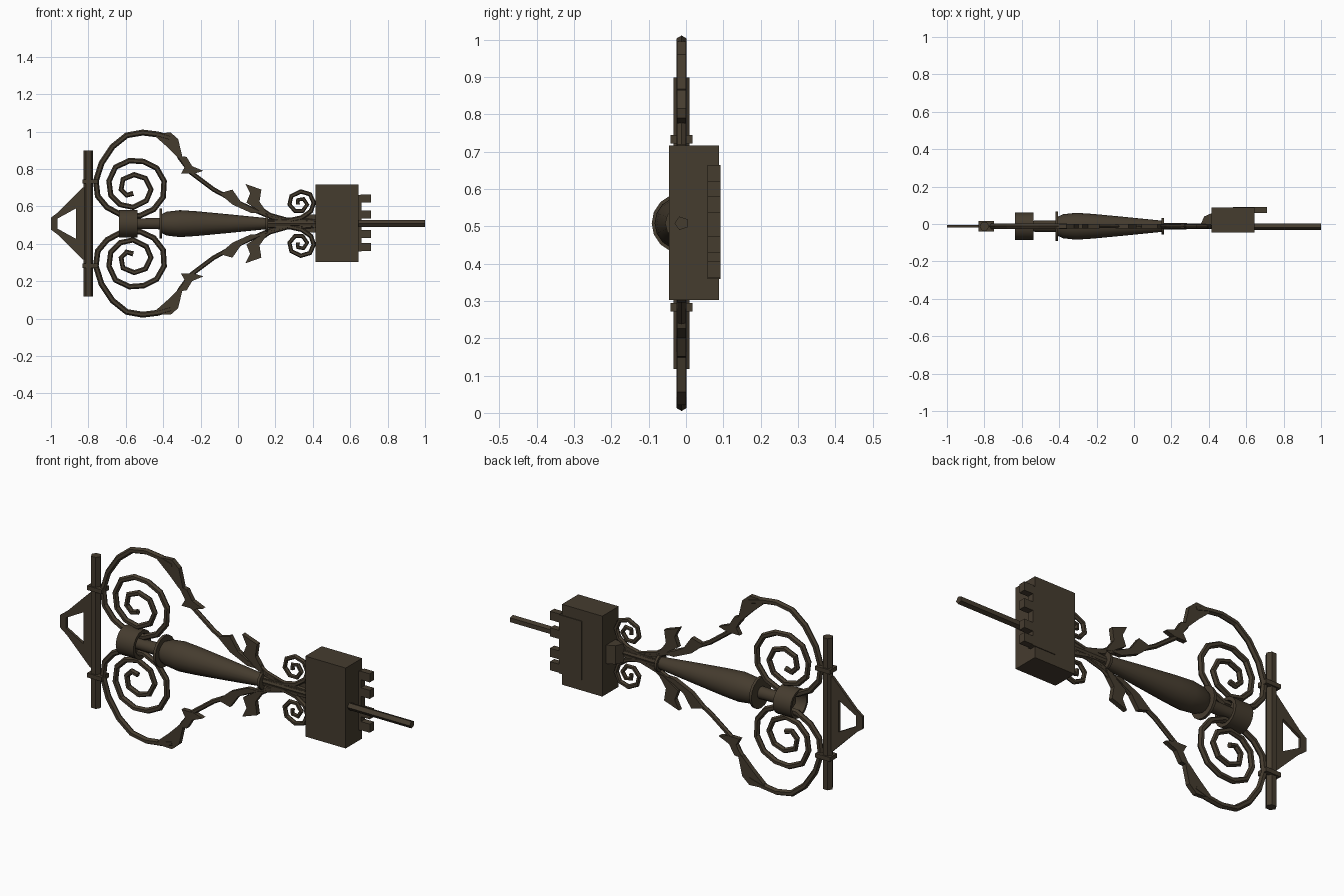
import bpy, bmesh, math
from mathutils import Vector

if "Cube" in bpy.data.objects:
    bpy.data.objects.remove(bpy.data.objects["Cube"])

CZ, CY = 0.508, -0.012          # mirror height and depth of the flat ironwork

iron = bpy.data.materials.new("dark_bronze")
iron.diffuse_color = (0.060, 0.045, 0.028, 1)
iron.use_nodes = True
iron.node_tree.nodes["Principled BSDF"].inputs["Base Color"].default_value = iron.diffuse_color


def finish(name, bm, smooth=None):
    bmesh.ops.recalc_face_normals(bm, faces=bm.faces)
    me = bpy.data.meshes.new(name)
    bm.to_mesh(me)
    bm.free()
    me.materials.append(iron)
    ob = bpy.data.objects.new(name, me)
    bpy.context.collection.objects.link(ob)
    if smooth:
        bpy.ops.object.select_all(action='DESELECT')
        ob.select_set(True)
        bpy.context.view_layer.objects.active = ob
        bpy.ops.object.shade_smooth_by_angle(angle=math.radians(smooth))
    return ob


def skin(bm, rings, caps=True):
    n = len(rings[0])
    for a, b in zip(rings, rings[1:]):
        for i in range(n):
            j = (i + 1) % n
            bm.faces.new((a[i], a[j], b[j], b[i]))
    if caps:
        bm.faces.new(rings[0])
        bm.faces.new(rings[-1])


def sweep(name, pts, r0, r1, sides=6):
    """Bar along an xz path, tapering r0 to r1, mirrored above and below."""
    bm = bmesh.new()
    for s in (1, -1):
        path = [Vector((x, 0, CZ + s * (z - CZ))) for x, z in pts]
        rings = []
        for k, p in enumerate(path):
            t = (path[min(k + 1, len(path) - 1)] - path[max(k - 1, 0)]).normalized()
            nrm = Vector((-t.z, 0, t.x))
            r = r0 + (r1 - r0) * k / (len(path) - 1)
            rings.append([bm.verts.new(p + nrm * r * math.cos(a) + Vector((0, CY + r * math.sin(a), 0)))
                          for a in (math.tau * i / sides for i in range(sides))])
        skin(bm, rings)
    return finish(name, bm)


def plate(name, pts, y0, y1):
    """Flat cut-out in xz, mirrored above and below."""
    bm = bmesh.new()
    for s in (1, -1):
        rings = [[bm.verts.new((x, y, CZ + s * (z - CZ))) for x, z in pts] for y in (y0, y1)]
        skin(bm, rings)
    return finish(name, bm)


def box(name, x, y, z):
    bm = bmesh.new()
    bmesh.ops.create_cube(bm, size=1)
    for v in bm.verts:
        v.co = [(a + b) / 2 + c * (b - a) for c, (a, b) in zip(v.co, (x, y, z))]
    return finish(name, bm)


def lathe(name, prof, sides, smooth=None, turn=0.0):
    """Turned part around the x axis, profile as (x, radius)."""
    bm = bmesh.new()
    rings = [[bm.verts.new((x, CY + r * math.cos(a), CZ + r * math.sin(a)))
              for a in (turn + math.tau * i / sides for i in range(sides))] for x, r in prof]
    skin(bm, rings)
    return finish(name, bm, smooth)


# upright wall bar, hexagonal
bm = bmesh.new()
skin(bm, [[bm.verts.new((-0.80 + 0.026 * math.cos(i * math.tau / 6),
                         CY + 0.025 * math.sin(i * math.tau / 6), z)) for i in range(6)]
          for z in (0.118, 0.898)])
finish("upright_bar", bm)

# straps tying the scrolls to the bar
for tag, z in (("upper", 0.733), ("lower", 0.283)):
    box(tag + "_strap", (-0.832, -0.748), (-0.041, 0.017), (z - 0.011, z + 0.011))

# triangular end bracket with its opening
plate("end_bracket", [(-1, CZ), (-1, .54), (-.96, .57), (-.89, .64), (-.83, .70), (-.80, .70),
                      (-.80, CZ), (-.865, CZ), (-.865, .59), (-.965, .535), (-.965, CZ)],
      -0.020, -0.006)

# large scrolls, from the leaf round to the spiral centre
sweep("large_scrolls", [
    (-.36, .965), (-.43, .985), (-.51, .995), (-.595, .98), (-.67, .92), (-.73, .83),
    (-.76, .735), (-.75, .655), (-.70, .595), (-.625, .555), (-.525, .55), (-.45, .585),
    (-.40, .65), (-.395, .735), (-.435, .805), (-.505, .84), (-.58, .845), (-.655, .81),
    (-.69, .735), (-.68, .66), (-.63, .61), (-.56, .595), (-.49, .63), (-.465, .69),
    (-.495, .75), (-.555, .77), (-.615, .745), (-.625, .69), (-.595, .66), (-.56, .67)],
    0.016, 0.014)

# long stems running from the scrolls to the block
sweep("long_stems", [(-.40, .98), (-.35, .94), (-.31, .86), (-.25, .78), (-.13, .69), (0, .62),
                     (.10, .575), (.18, .54), (.28, .522), (.42, .515)], 0.013, 0.011)
sweep("leaf_stems", [(.07, .65), (.11, .595), (.17, .555), (.26, .53), (.42, .522)], 0.012, 0.010)

# small scrolls beside the block
sweep("small_scrolls", [(.15, .52), (.26, .522), (.34, .54), (.39, .575), (.405, .62), (.385, .665),
                        (.335, .68), (.285, .655), (.275, .61), (.305, .575), (.345, .575),
                        (.37, .61), (.35, .64), (.32, .635), (.32, .61)], 0.013, 0.011)

# leaves
leaves = {
    "shoulder_leaves": [(-.46, .99), (-.36, .995), (-.32, .96), (-.295, .855), (-.32, .86), (-.375, .915)],
    "middle_leaves": [(-.32, .87), (-.275, .865), (-.245, .815), (-.185, .79), (-.235, .775),
                      (-.305, .775), (-.285, .81)],
    "side_leaves": [(-.10, .67), (-.03, .69), (.015, .625), (.12, .565), (.07, .565), (-.03, .61)],
    "tip_leaves": [(.04, .72), (.125, .69), (.115, .625), (.16, .56), (.13, .565), (.045, .62), (.065, .67)],
}
for name, pts in leaves.items():
    plate(name, pts, CY - 0.012, CY + 0.012)

# turned handle, collars and open cup
lathe("handle_body", [(-.41, .05), (-.38, .064), (-.31, .072), (-.22, .066), (-.05, .05), (.15, .03)], 16, 40)
lathe("large_collar", [(-.42, .08), (-.407, .08)], 16, 40)
lathe("small_collar", [(.147, .044), (.16, .044)], 12, 40)
lathe("neck_rod", [(-.60, .028), (-.41, .032)], 10, 40)
lathe("end_cup", [(-.575, .055), (-.637, .06), (-.637, .073), (-.537, .073), (-.537, .055), (-.56, .05)], 16, 40)
lathe("centre_stem", [(.15, .018), (.42, .014)], 8, 40)

# block, lock plate, teeth and wedge
box("block", (.415, .645), (-.045, .088), (.302, .716))
box("lock_plate", (.53, .66), (.058, .092), (.358, .66))
for i, z in enumerate((.383, .452, .557, .642)):
    box("tooth_%d" % (i + 1), (.655, .71), (.058, .092), (z - .022, z + .022))
bm = bmesh.new()
skin(bm, [[bm.verts.new(p + (z,)) for p in ((.355, -.005), (.375, .04), (.42, .06), (.42, -.02))]
          for z in (.46, .556)])
finish("block_wedge", bm)

# bolt rod leaving the block
lathe("bolt_rod", [(.60, .019), (1.0, .019)], 5, None, math.pi)
